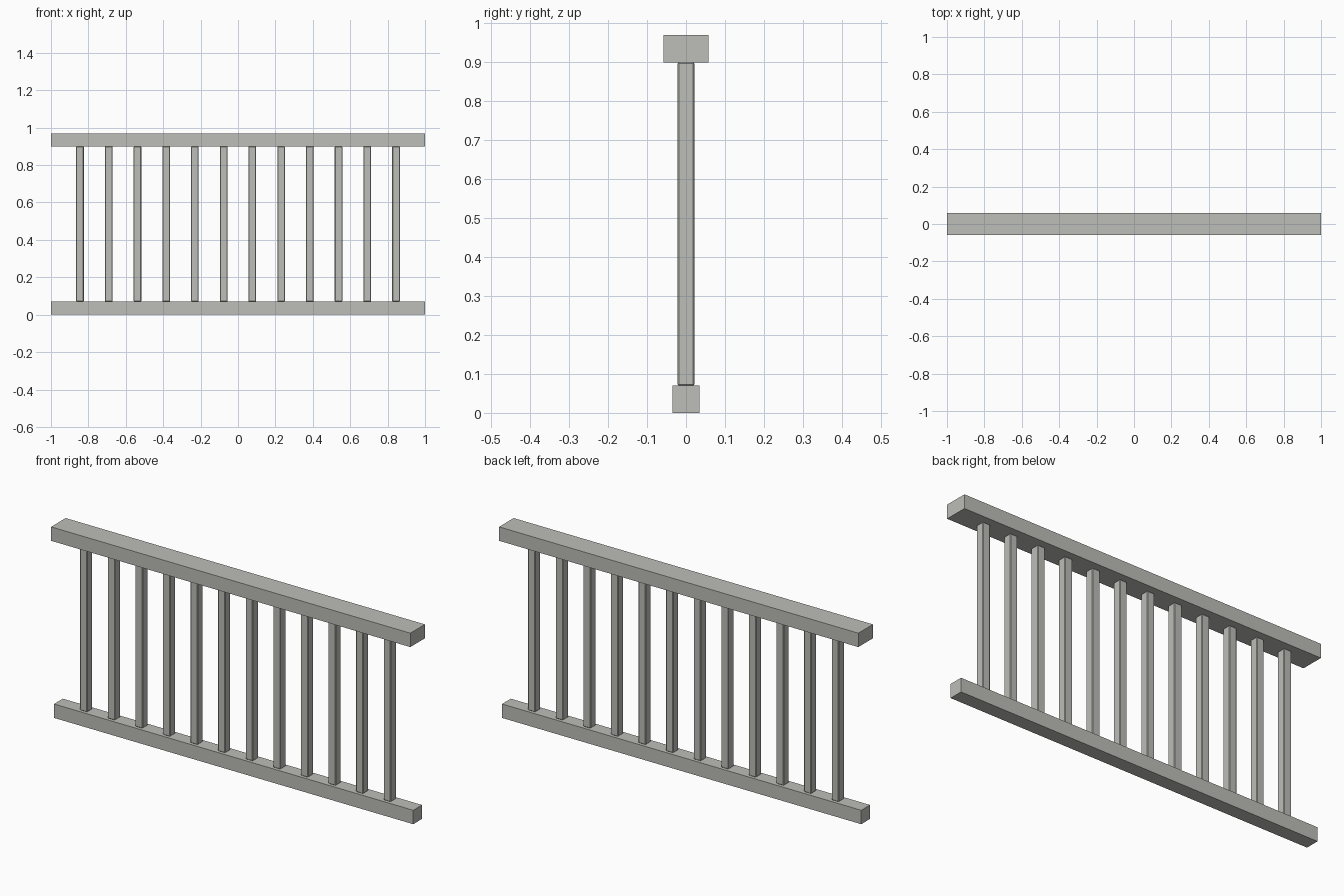
import bpy

cube = bpy.data.objects.get("Cube")
if cube:
    bpy.data.objects.remove(cube, do_unlink=True)

# Single grey paint
grey = bpy.data.materials.new("warm_grey_paint")
grey.use_nodes = True
colour = (0.51, 0.51, 0.48, 1)
grey.diffuse_color = colour
for node in grey.node_tree.nodes:
    if node.type == 'BSDF_PRINCIPLED':
        node.inputs["Base Color"].default_value = colour


def box(name, x, z_low, z_high, width, depth, bevel=0):
    """Square-cut timber, optionally with eased edges."""
    bpy.ops.mesh.primitive_cube_add(size=1, location=(x, 0, (z_low + z_high) / 2))
    obj = bpy.context.object
    obj.name = name
    obj.scale = (width, depth, z_high - z_low)
    bpy.ops.object.transform_apply(location=False, rotation=False, scale=True)
    obj.data.materials.append(grey)
    if bevel:
        mod = obj.modifiers.new("eased_edges", 'BEVEL')
        mod.width = bevel
        mod.segments = 1
    return obj


# Rails
RAIL = 0.07
HEIGHT = 0.97
box("bottom_rail", 0, 0, RAIL, 2, RAIL)
box("top_rail", 0, HEIGHT - RAIL, HEIGHT, 2, 0.116)

# Evenly spaced balusters between the rails
COUNT = 12
REACH = 0.845
for i in range(COUNT):
    x = -REACH + 2 * REACH * i / (COUNT - 1)
    box(f"baluster_{i + 1}", x, RAIL, HEIGHT - RAIL, 0.041, 0.043, 0.003)
